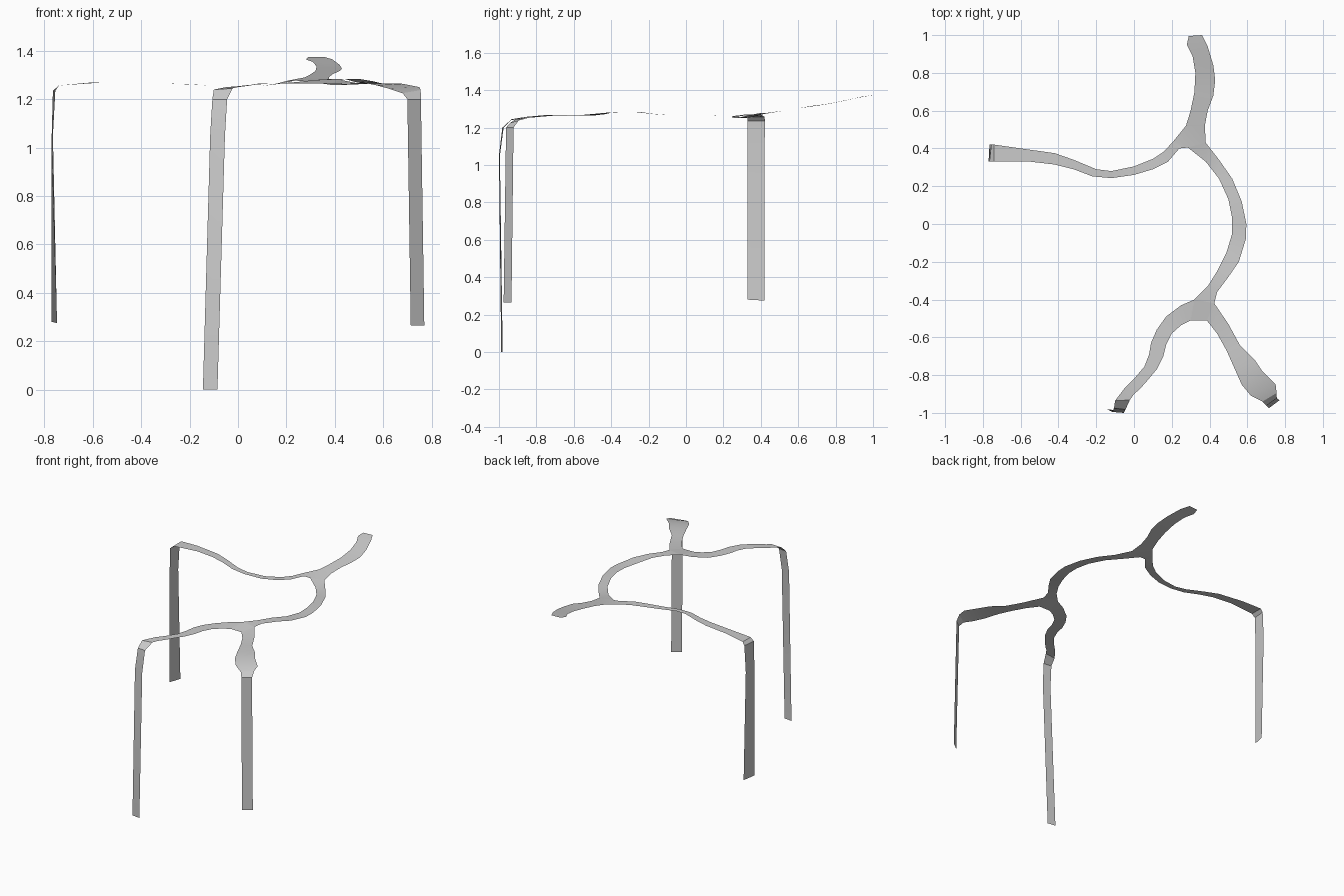
import bpy, bmesh, math


def finish(name, bm):
    mesh = bpy.data.meshes.new(name)
    bm.to_mesh(mesh)
    bm.free()
    ob = bpy.data.objects.new(name, mesh)
    bpy.context.collection.objects.link(ob)
    bpy.context.view_layer.objects.active = ob
    ob.select_set(True)
    bpy.ops.object.shade_smooth_by_angle(angle=math.radians(30))
    ob.select_set(False)


def ribbon(name, stations):
    """Thin sheet through stations of (left x, left y, right x, right y, left z[, right z])."""
    bm = bmesh.new()
    prev = None
    for s in stations:
        pair = [bm.verts.new((s[0], s[1], s[4])), bm.verts.new((s[2], s[3], s[-1]))]
        if prev:
            bm.faces.new((prev[0], prev[1], pair[1], pair[0]))
        prev = pair
    finish(name, bm)


def hub(name, outline):
    bm = bmesh.new()
    bm.faces.new([bm.verts.new(p) for p in outline])
    bmesh.ops.triangulate(bm, faces=bm.faces[:])
    finish(name, bm)


# Flat joints where the ribbons meet
hub("back_joint", [(.24, .40, 1.278), (.285, .405, 1.275), (.38, .43, 1.275),
                   (.375, .52, 1.29), (.275, .52, 1.29), (.21, .44, 1.278)])
hub("front_joint", [(.32, -.40, 1.28), (.30, -.51, 1.266), (.385, -.51, 1.266),
                    (.425, -.42, 1.28)])

# Raised back arm
ribbon("back_arm", [
    (.275, .52, .375, .52, 1.29), (.30, .60, .39, .60, 1.303),
    (.32, .70, .42, .68, 1.317), (.325, .80, .43, .76, 1.335, 1.326),
    (.31, .89, .42, .84, 1.354, 1.342), (.28, .95, .39, .94, 1.365),
    (.29, .995, .36, 1.0, 1.374)])

# Curved spine between the joints
ribbon("spine", [
    (.38, .43, .285, .405, 1.275), (.45, .34, .38, .33, 1.26),
    (.52, .24, .45, .24, 1.263), (.57, .12, .50, .13, 1.267),
    (.595, 0, .52, .03, 1.268), (.592, -.08, .52, -.05, 1.266),
    (.555, -.20, .49, -.15, 1.275, 1.27), (.50, -.28, .44, -.25, 1.284),
    (.44, -.36, .39, -.33, 1.284), (.425, -.42, .32, -.40, 1.28)])

# Left arm and its leg
ribbon("left_arm", [
    (.24, .40, .21, .44, 1.278), (.18, .33, .16, .385, 1.265),
    (.10, .29, .10, .345, 1.255), (0, .26, 0, .305, 1.25),
    (-.12, .243, -.12, .28, 1.257), (-.22, .252, -.20, .29, 1.262),
    (-.32, .29, -.32, .34, 1.266), (-.42, .315, -.42, .375, 1.27),
    (-.55, .33, -.60, .40, 1.27), (-.74, .33, -.74, .42, 1.257)])
ribbon("left_leg", [
    (-.74, .33, -.74, .42, 1.257), (-.765, .33, -.755, .422, 1.235),
    (-.77, .33, -.765, .42, 1.05), (-.77, .33, -.748, .42, .28, .275)])

# Front right arm and its leg
ribbon("front_right_arm", [
    (.425, -.42, .385, -.51, 1.28, 1.266), (.50, -.53, .44, -.58, 1.265),
    (.56, -.64, .49, -.67, 1.265), (.64, -.72, .53, -.76, 1.266),
    (.68, -.78, .57, -.85, 1.264, 1.258), (.75, -.85, .62, -.91, 1.25, 1.245),
    (.755, -.895, .68, -.94, 1.238, 1.225)])
ribbon("front_right_leg", [
    (.755, -.895, .68, -.94, 1.238, 1.225), (.756, -.922, .70, -.962, 1.2),
    (.77, -.933, .714, -.975, .265)])

# Front left arm and its long leg
ribbon("front_left_arm", [
    (.30, -.51, .32, -.40, 1.266, 1.28), (.25, -.535, .25, -.43, 1.265, 1.272),
    (.20, -.58, .17, -.49, 1.265), (.17, -.64, .12, -.56, 1.266),
    (.155, -.70, .09, -.63, 1.266), (.12, -.77, .08, -.69, 1.264),
    (.07, -.83, .055, -.755, 1.26), (.03, -.875, 0, -.82, 1.254),
    (0, -.90, -.05, -.87, 1.25), (-.022, -.932, -.10, -.935, 1.245, 1.24)])
ribbon("front_left_leg", [
    (-.022, -.932, -.10, -.935, 1.245, 1.24), (-.045, -.982, -.106, -.975, 1.2),
    (-.054, -1.0, -.115, -.995, 1.05), (-.085, -.988, -.145, -.98, 0)])
